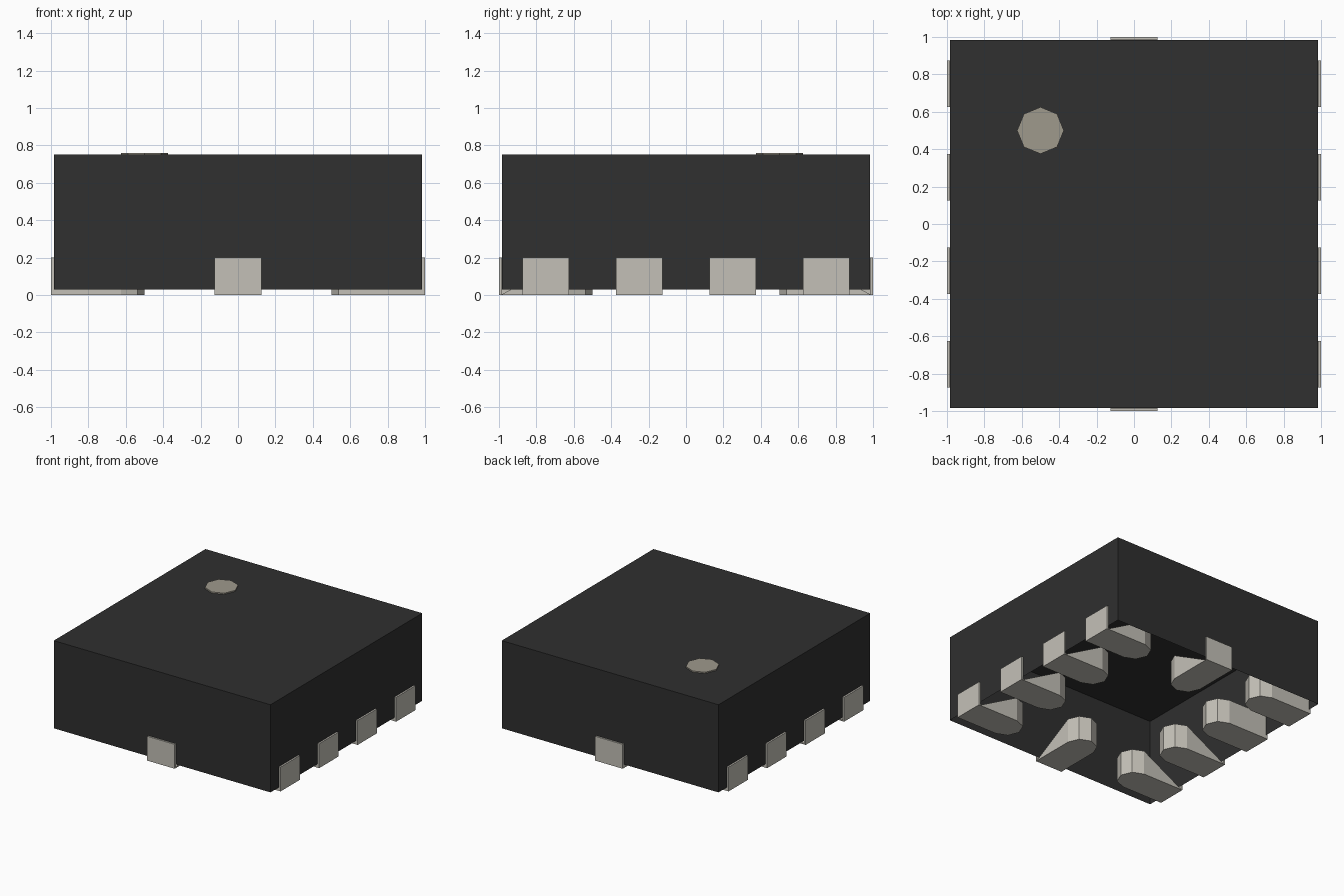
import bpy, bmesh, math
from mathutils import Matrix

cube = bpy.data.objects.get("Cube")
if cube:
    bpy.data.objects.remove(cube, do_unlink=True)


def material(name, rgb):
    m = bpy.data.materials.new(name)
    m.use_nodes = True
    m.diffuse_color = (*rgb, 1)
    bsdf = next(n for n in m.node_tree.nodes if n.type == 'BSDF_PRINCIPLED')
    bsdf.inputs["Base Color"].default_value = (*rgb, 1)
    return m


BLACK = material("black plastic", (0.029, 0.029, 0.029))
METAL = material("light grey metal", (0.55, 0.53, 0.475))
TAN = material("tan marking", (0.345, 0.32, 0.265))


def finish(bm, name, mat):
    mesh = bpy.data.meshes.new(name)
    bm.to_mesh(mesh)
    bm.free()
    mesh.materials.append(mat)
    ob = bpy.data.objects.new(name, mesh)
    bpy.context.collection.objects.link(ob)
    return ob


def add_box(bm, x0, x1, y0, y1, z0, z1):
    mat = Matrix.Translation(((x0 + x1) / 2, (y0 + y1) / 2, (z0 + z1) / 2))
    mat = mat @ Matrix.Diagonal((x1 - x0, y1 - y0, z1 - z0, 1))
    return bmesh.ops.create_cube(bm, size=1, matrix=mat)["verts"]


# Package shell, open underneath
BODY, BASE, TOP = 0.985, 0.03, 0.75
bm = bmesh.new()
add_box(bm, -BODY, BODY, -BODY, BODY, BASE, TOP)
bm.normal_update()
under = [f for f in bm.faces if f.normal.z < -0.5]
bmesh.ops.delete(bm, geom=under, context='FACES_ONLY')
finish(bm, "package_body", BLACK)

# Octagonal orientation dot on the top
bm = bmesh.new()
bmesh.ops.create_cone(bm, cap_ends=True, segments=8, radius1=0.125, radius2=0.125,
                      depth=0.01, matrix=Matrix.Translation((-0.5, 0.5, TOP + 0.005)))
finish(bm, "orientation_dot", TAN)

# Contact pads: a round-ended open cup under the shell and a plate on the wall
HALF, HEIGHT, CENTRE = 0.125, 0.2, 0.625


def pad(name, angle, offset, cut):
    """Points along local +x; cut (+1/-1/0) is the side wall left half open."""
    bm = bmesh.new()
    arc = [math.radians(a) for a in range(90, 271, 45)]
    outline = [(0.99, HALF)]
    outline += [(CENTRE + HALF * math.cos(a), HALF * math.sin(a)) for a in arc]
    outline += [(0.99, -HALF)]
    low = [bm.verts.new((x, y, 0)) for x, y in outline]
    high = [bm.verts.new((x, y, HEIGHT)) for x, y in outline]
    bm.faces.new(low[::-1])
    last = len(outline) - 2
    for i in range(last + 1):
        wall = [low[i], low[i + 1], high[i + 1], high[i]]
        if cut > 0 and i == 0:
            wall.remove(high[0])
        if cut < 0 and i == last:
            wall.remove(high[-1])
        bm.faces.new(wall)
    bmesh.ops.delete(bm, geom=[v for v in bm.verts if not v.link_faces], context='VERTS')
    add_box(bm, BODY + 0.001, 1.0, -HALF, HALF, 0, HEIGHT)
    bm.transform(Matrix.Rotation(math.radians(angle), 4, 'Z')
                 @ Matrix.Translation((0, offset, 0)))
    finish(bm, name, METAL)


for n, y in enumerate((-0.75, -0.25, 0.25, 0.75), 1):
    pad(f"left_pad_{n}", 0, y, 1)
    pad(f"right_pad_{n}", 180, -y, -1 if y < 0 else 0)
pad("back_pad", 90, 0, -1)
pad("front_pad", -90, 0, 1)
